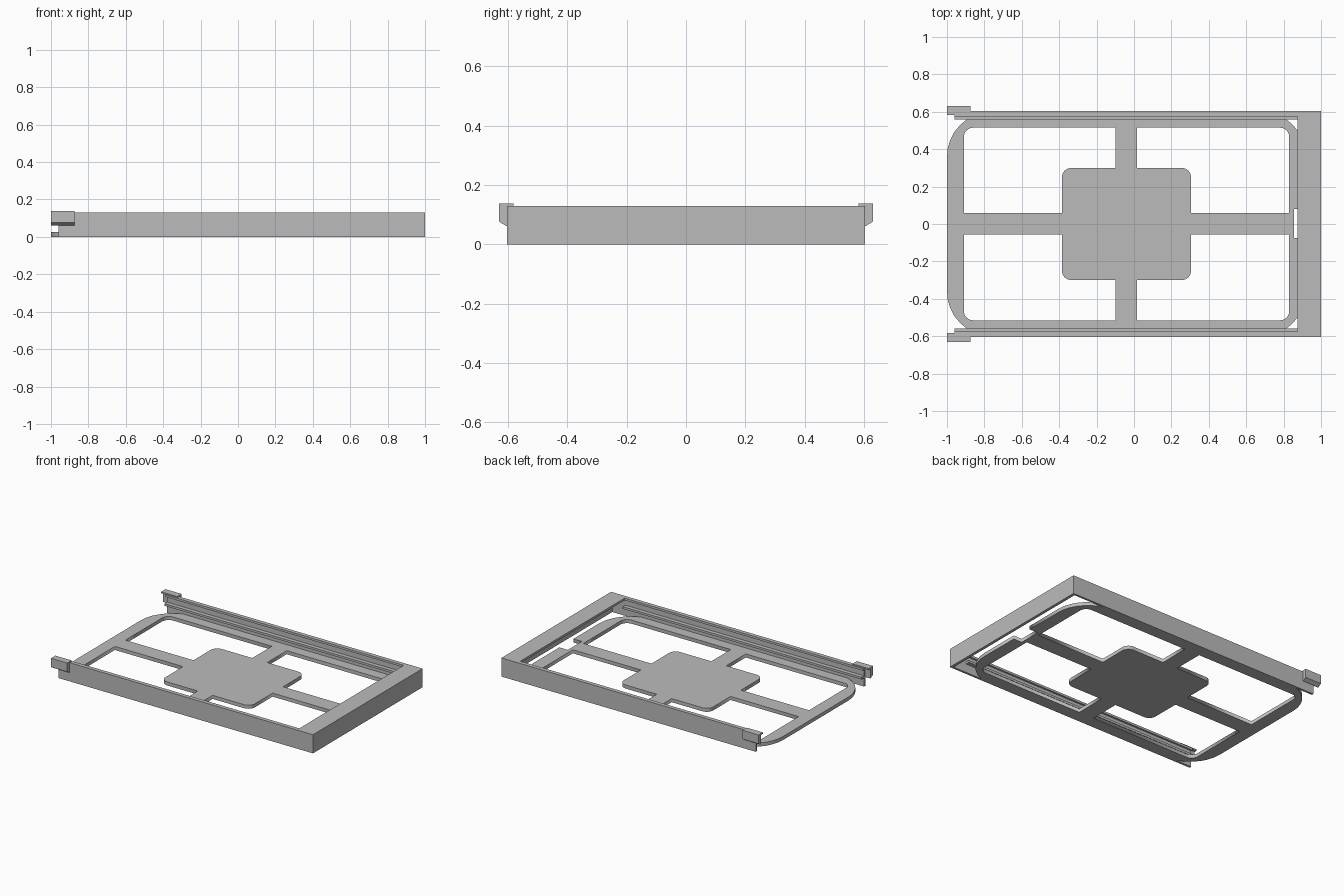
import bpy, bmesh, math
from mathutils import Vector

cube = bpy.data.objects.get("Cube")
if cube:
    bpy.data.objects.remove(cube, do_unlink=True)

grey = bpy.data.materials.new("plain grey")
grey.use_nodes = True
grey.diffuse_color = (0.5, 0.5, 0.5, 1)
grey.node_tree.nodes["Principled BSDF"].inputs["Base Color"].default_value = (0.5, 0.5, 0.5, 1)

TOP = 0.13       # rim height
PLATE = 0.025    # base plate thickness


def rounded(corners, steps=8):
    """Outline from (x, y, radius) corners, with each radius turned into an arc."""
    out = []
    for i, (x, y, r) in enumerate(corners):
        p = Vector((x, y))
        if r == 0:
            out.append(p)
            continue
        a = (Vector(corners[i - 1][:2]) - p).normalized()
        b = (Vector(corners[(i + 1) % len(corners)][:2]) - p).normalized()
        centre = p + (a + b) * r
        for k in range(steps + 1):
            t = k / steps * math.pi / 2
            out.append(centre - b * r * math.cos(t) - a * r * math.sin(t))
    return out


def prism(name, profile, x0, x1, side=1):
    """Extrude a (y, z) profile along x; side mirrors it across y."""
    bm = bmesh.new()
    face = bm.faces.new([bm.verts.new((x0, side * y, z)) for y, z in profile])
    ext = bmesh.ops.extrude_face_region(bm, geom=[face])
    moved = [v for v in ext["geom"] if isinstance(v, bmesh.types.BMVert)]
    bmesh.ops.translate(bm, verts=moved, vec=(x1 - x0, 0, 0))
    bmesh.ops.recalc_face_normals(bm, faces=bm.faces)
    mesh = bpy.data.meshes.new(name)
    bm.to_mesh(mesh)
    bm.free()
    mesh.materials.append(grey)
    obj = bpy.data.objects.new(name, mesh)
    bpy.context.collection.objects.link(obj)
    return obj


# Base plate: rounded outline with a notch, and four windows around the pad
outline = [(-1, -0.6, 0.24), (0.92, -0.6, 0.24), (0.92, -0.075, 0), (0.855, -0.075, 0),
           (0.855, 0.08, 0), (0.92, 0.08, 0), (0.92, 0.6, 0.24), (-1, 0.6, 0.24)]
loops = [rounded(outline)]
for x_rim, x_pad, x_spoke in ((-0.91, -0.385, -0.1), (0.83, 0.305, 0.015)):
    for y_rim, y_pad, y_spoke in ((-0.515, -0.3, -0.055), (0.515, 0.3, 0.06)):
        loops.append(rounded([(x_rim, y_spoke, 0), (x_pad, y_spoke, 0), (x_pad, y_pad, 0.05),
                              (x_spoke, y_pad, 0), (x_spoke, y_rim, 0), (x_rim, y_rim, 0.05)]))
curve = bpy.data.curves.new("base_plate", "CURVE")
curve.dimensions = "2D"
curve.fill_mode = "BOTH"
curve.extrude = PLATE / 2
for loop in loops:
    spline = curve.splines.new("POLY")
    spline.points.add(len(loop) - 1)
    for point, co in zip(spline.points, loop):
        point.co = (co.x, co.y, 0, 1)
    spline.use_cyclic_u = True
curve.materials.append(grey)
plate = bpy.data.objects.new("base_plate", curve)
plate.location.z = PLATE / 2
bpy.context.collection.objects.link(plate)
bpy.ops.object.select_all(action="DESELECT")
plate.select_set(True)
bpy.context.view_layer.objects.active = plate
bpy.ops.object.convert(target="MESH")

# Side rails with a top lip, inner ledges and end clips
rail = [(0.603, 0), (0.603, TOP), (0.575, TOP), (0.575, TOP - 0.015), (0.588, TOP - 0.015), (0.588, 0)]
ledge = [(0.56, 0.06), (0.59, 0.06), (0.59, 0.075), (0.56, 0.075)]
clip = [(0.582, 0.138), (0.63, 0.138), (0.63, 0.077), (0.606, 0.062),
        (0.6, 0.062), (0.6, 0.128), (0.582, 0.128)]
for label, side in (("left", 1), ("right", -1)):
    prism(label + "_rail", rail, -0.96, 0.999, side)
    prism(label + "_ledge", ledge, -0.96, 0.88, side)
    prism(label + "_clip", clip, -1, -0.875, side)

# End cap: outer wall and wide top flange
prism("end_wall", [(-0.6, 0), (0.6, 0), (0.6, TOP), (-0.6, TOP)], 0.98, 1)
prism("end_flange", [(-0.6, TOP - 0.015), (0.6, TOP - 0.015), (0.6, TOP), (-0.6, TOP)], 0.875, 0.99)
